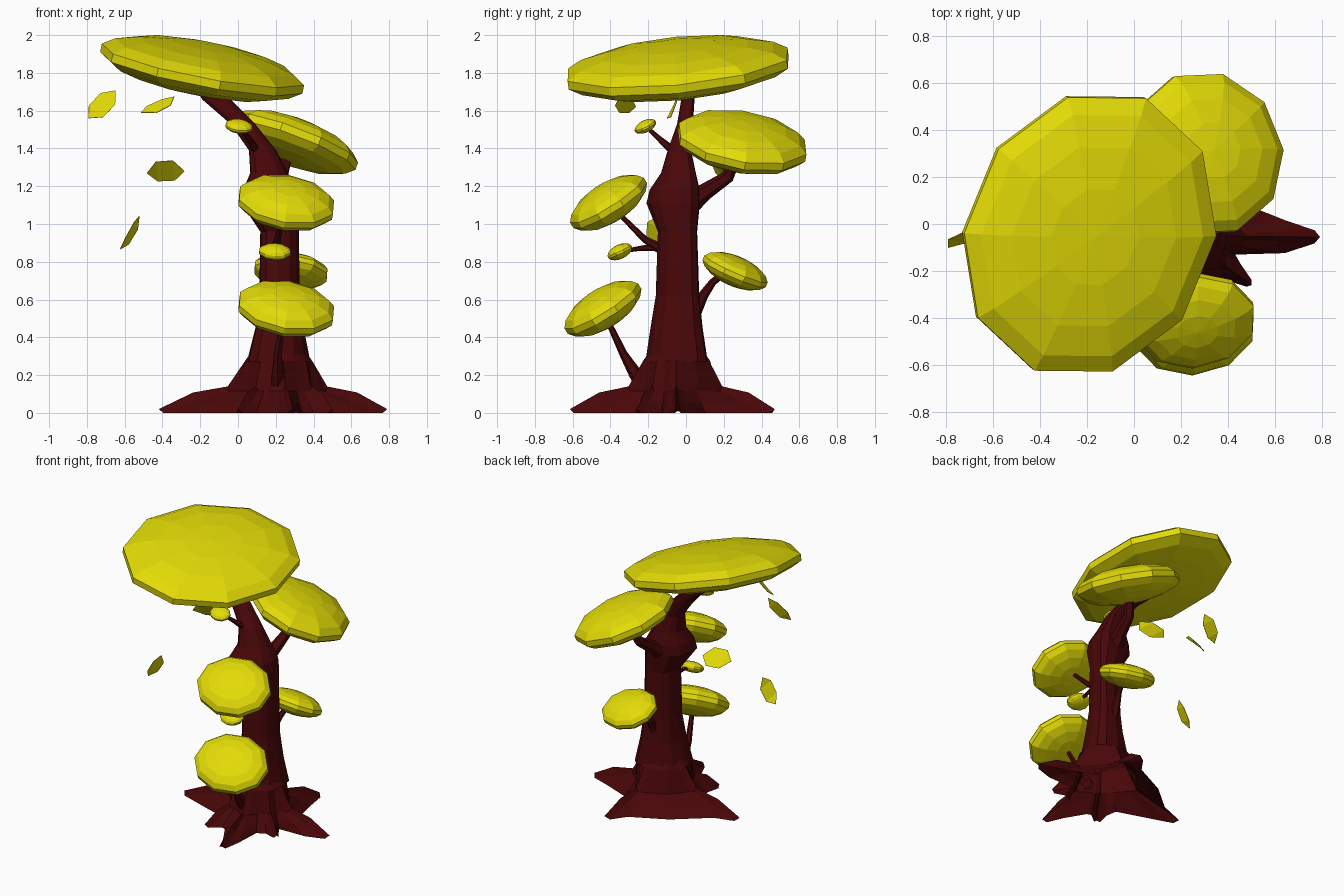
import bpy, bmesh, math
from mathutils import Vector, Matrix

if "Cube" in bpy.data.objects:
    bpy.data.objects.remove(bpy.data.objects["Cube"])


def material(name, rgb):
    m = bpy.data.materials.new(name)
    m.diffuse_color = (*rgb, 1)
    m.use_nodes = True
    m.node_tree.nodes["Principled BSDF"].inputs["Base Color"].default_value = m.diffuse_color
    return m


BARK = material("dark_red_bark", (0.066, 0.002, 0.0025))
LEAF = material("yellow_foliage", (0.77, 0.71, 0.002))


def finish(bm, name, mat):
    bmesh.ops.recalc_face_normals(bm, faces=bm.faces)
    me = bpy.data.meshes.new(name)
    bm.to_mesh(me)
    bm.free()
    me.materials.append(mat)
    ob = bpy.data.objects.new(name, me)
    bpy.context.collection.objects.link(ob)
    return ob


def loft(name, rings, mat):
    """Skin a list of equal-length point rings, open at both ends."""
    bm = bmesh.new()
    vs = [[bm.verts.new(p) for p in ring] for ring in rings]
    n = len(vs[0])
    for a, b in zip(vs, vs[1:]):
        for i in range(n):
            j = (i + 1) % n
            bm.faces.new((a[i], a[j], b[j], b[i]))
    return finish(bm, name, mat)


def tube(name, path, sides=6):
    """Tapered branch through (x, y, z, radius) points."""
    pts = [Vector(p[:3]) for p in path]
    rings = []
    for i, p in enumerate(path):
        d = (pts[min(i + 1, len(pts) - 1)] - pts[max(i - 1, 0)]).normalized()
        u = d.cross(Vector((1, 0, 0))).normalized()
        w = d.cross(u)
        rings.append([pts[i] + p[3] * (u * math.cos(t) + w * math.sin(t))
                      for t in (math.tau * k / sides for k in range(sides))])
    return loft(name, rings, BARK)


def foliage(name, centre, radii, slope, turn=0):
    """Flattened faceted pad, tilted so its plane has the given x and y slopes."""
    bm = bmesh.new()
    bmesh.ops.create_uvsphere(bm, u_segments=10, v_segments=9, radius=1)
    normal = Vector((-slope[0], -slope[1], 1)).normalized()
    tilt = Vector((0, 0, 1)).rotation_difference(normal).to_matrix().to_4x4()
    mat = (Matrix.Translation(centre) @ tilt
           @ Matrix.Rotation(math.radians(turn), 4, 'Z') @ Matrix.Diagonal((*radii, 1)))
    bmesh.ops.transform(bm, matrix=mat, verts=bm.verts)
    return finish(bm, name, LEAF)


def falling_leaf(name, centre, long, short):
    """Thin folded six-sided leaf."""
    c, a, b = Vector(centre), Vector(long), Vector(short)
    fold = a.cross(b).normalized() * 0.02
    bm = bmesh.new()
    outline = [c + a * s + b * t + fold * (abs(s) - 0.5) for s, t in
               ((1, 0.1), (0.4, 1), (-0.5, 0.9), (-1, -0.1), (-0.4, -1), (0.5, -0.9))]
    vs = [bm.verts.new(p) for p in outline]
    bm.faces.new((vs[0], vs[1], vs[5]))
    bm.faces.new((vs[1], vs[2], vs[4], vs[5]))
    bm.faces.new((vs[2], vs[3], vs[4]))
    ob = finish(bm, name, LEAF)
    mod = ob.modifiers.new("thickness", 'SOLIDIFY')
    mod.thickness = 0.003
    mod.offset = 0
    return ob


def boxy(v):
    """Push a cosine or sine outward for a rounded-square section."""
    return math.copysign(abs(v) ** 0.75, v) if abs(v) > 1e-6 else 0.0


def trunk_ring(x, y, z, rx, ry):
    """Rounded-square ring, slightly stretched along one diagonal."""
    ring = []
    for k in range(12):
        c, s = (boxy(f(math.tau * k / 12)) for f in (math.cos, math.sin))
        ring.append((x + rx * (c + 0.1 * s), y + ry * (s + 0.1 * c), z))
    return ring


# Trunk: (x, y, z, x radius, y radius) of each level
levels = [(0.215, -0.05, 0.27, 0.168, 0.165), (0.22, -0.05, 0.45, 0.128, 0.138),
          (0.22, -0.045, 0.62, 0.107, 0.115), (0.22, -0.045, 0.96, 0.102, 0.104),
          (0.17, -0.068, 1.11, 0.153, 0.141), (0.17, -0.06, 1.18, 0.143, 0.133),
          (0.165, -0.04, 1.27, 0.10, 0.092), (0.13, -0.035, 1.39, 0.072, 0.062),
          (0.025, -0.005, 1.53, 0.065, 0.042), (-0.115, 0.01, 1.66, 0.075, 0.035),
          (-0.19, 0.01, 1.76, 0.06, 0.035)]
loft("trunk", [trunk_ring(*level) for level in levels], BARK)

# Root skirt: each root tip, the valley after it (counter-clockwise) and half width
CENTRE = Vector((0.215, -0.05))
roots = [((0.79, -0.055), (0.43, 0.10), 0.07), ((0.34, 0.47), (-0.02, 0.23), 0.08),
         ((-0.42, -0.03), (0.0, -0.19), 0.07), ((0.0, -0.39), (0.13, -0.34), 0.05),
         ((0.29, -0.615), (0.34, -0.27), 0.06), ((0.50, -0.26), (0.43, -0.13), 0.045)]
contour = []
for tip, valley, width in roots:
    tip, valley = Vector(tip), Vector(valley)
    out = tip - CENTRE
    side = Vector((-out.y, out.x)).normalized() * width
    for along, across in ((0.74, -1), (0.96, -0.4), (1, 0), (0.96, 0.4), (0.74, 1)):
        contour.append((CENTRE + out * along + side * across, across == 0))
    contour.append((valley, False))
TIP_Z, LOW_Z = (0.32, 0.275, 0.14, 0.108, 0.02), (0.32, 0.275, 0.115, 0.055, 0.0)
rings = []
for i, (f, r) in enumerate(((0, 0.145), (0, 0.178), (0.2, 0.178), (0.6, 0.178), (1, 0.178))):
    ring = []
    for p, is_tip in contour:
        q = (CENTRE + (p - CENTRE).normalized() * r).lerp(p, f)
        ring.append((q.x, q.y, (TIP_Z if is_tip else LOW_Z)[i]))
    rings.append(ring)
loft("root_skirt", rings, BARK)

# Branches
tube("back_upper_branch", [(0.19, 0.0, 1.10, 0.07), (0.21, 0.10, 1.17, 0.045),
                           (0.23, 0.22, 1.25, 0.035), (0.27, 0.28, 1.40, 0.03)])
tube("back_lower_branch", [(0.22, 0.04, 0.50, 0.03), (0.23, 0.09, 0.62, 0.027),
                           (0.25, 0.14, 0.69, 0.02), (0.27, 0.21, 0.75, 0.016)])
tube("front_lower_branch", [(0.21, -0.23, 0.15, 0.04), (0.21, -0.27, 0.21, 0.035),
                            (0.21, -0.33, 0.31, 0.022), (0.24, -0.42, 0.50, 0.014)])
tube("front_upper_branch", [(0.20, -0.12, 0.86, 0.03), (0.21, -0.22, 0.92, 0.018),
                            (0.24, -0.37, 1.07, 0.011)])
tube("front_twig", [(0.20, -0.12, 0.88, 0.025), (0.20, -0.25, 0.87, 0.013),
                    (0.195, -0.34, 0.855, 0.009)])
tube("top_twig", [(0.10, -0.06, 1.38, 0.025), (0.06, -0.14, 1.45, 0.015),
                  (0.01, -0.21, 1.515, 0.009)])

# Foliage pads
foliage("crown", (-0.19, -0.042, 1.823), (0.546, 0.635, 0.13), (-0.205, 0.12), -22)
foliage("back_upper_pad", (0.30, 0.297, 1.433), (0.358, 0.36, 0.118), (-0.38, -0.17), -14)
foliage("front_upper_pad", (0.255, -0.41, 1.112), (0.268, 0.232, 0.1), (-0.18, 0.62))
foliage("front_lower_pad", (0.255, -0.44, 0.552), (0.268, 0.232, 0.1), (-0.18, 0.62))
foliage("back_lower_pad", (0.28, 0.26, 0.75), (0.205, 0.185, 0.078), (-0.12, -0.43))
foliage("top_tuft", (0.005, -0.215, 1.517), (0.075, 0.062, 0.031), (-0.15, 0.5))
foliage("front_tuft", (0.195, -0.35, 0.853), (0.088, 0.07, 0.038), (-0.05, 0.47))

# Falling leaves
falling_leaf("leaf_outer", (-0.72, -0.06, 1.63), (0.075, 0.03, 0.07), (-0.036, 0.01, 0.036))
falling_leaf("leaf_upper", (-0.42, -0.32, 1.625), (0.09, -0.03, 0.04), (-0.02, 0.045, 0.02))
falling_leaf("leaf_middle", (-0.385, 0.19, 1.28), (0.10, 0.03, 0.0), (0.0, -0.045, 0.055))
falling_leaf("leaf_low", (-0.565, -0.16, 0.95), (0.05, 0.0, 0.09), (0.012, 0.05, -0.015))
